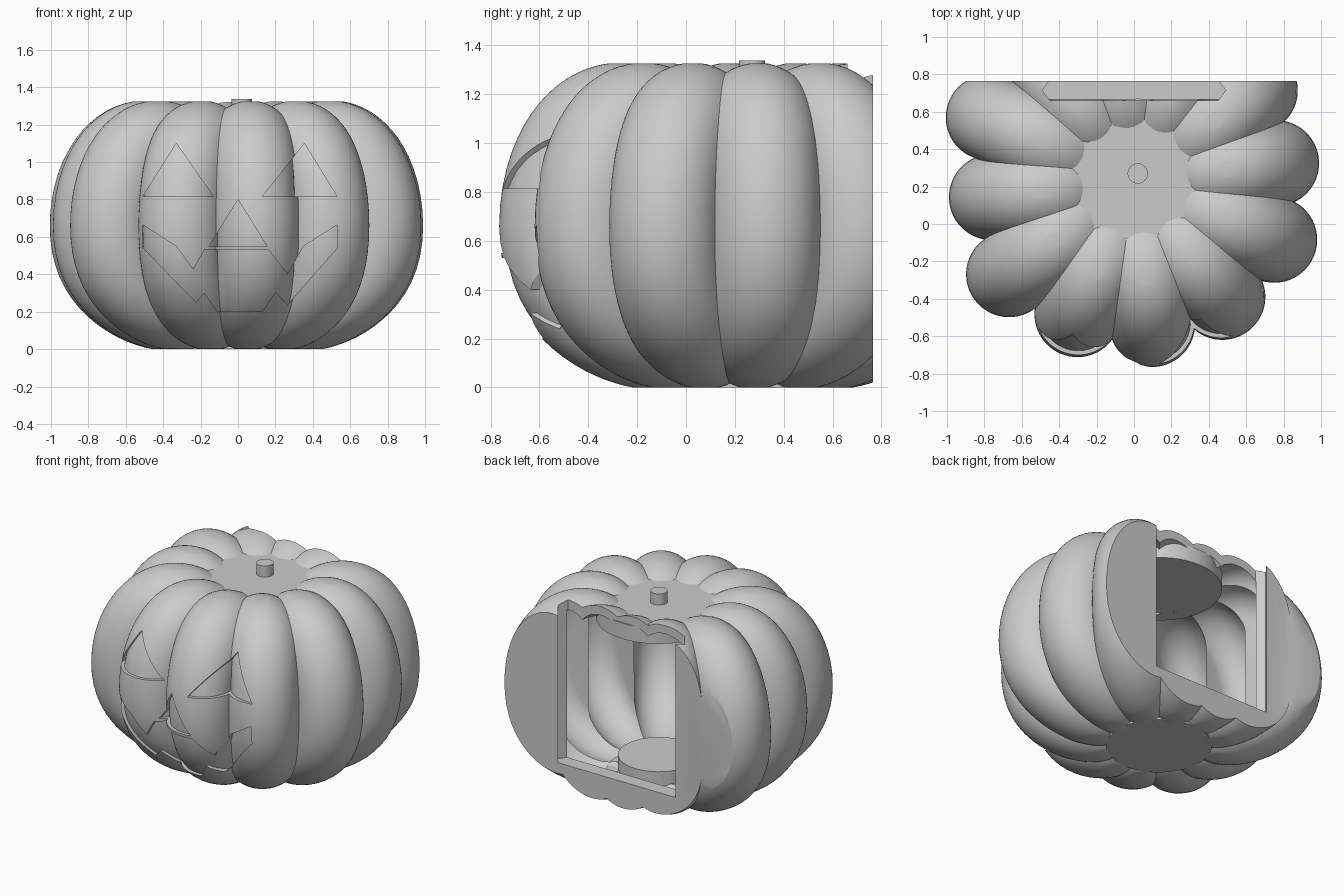
import bpy
import bmesh
from math import radians, cos, sin, hypot
from mathutils import Matrix, Vector

if "Cube" in bpy.data.objects:
    bpy.data.objects.remove(bpy.data.objects["Cube"])

grey = bpy.data.materials.new("plain_grey")
grey.use_nodes = True
grey.diffuse_color = (0.6, 0.6, 0.6, 1)
grey.node_tree.nodes["Principled BSDF"].inputs["Base Color"].default_value = (0.6, 0.6, 0.6, 1)

CENTRE = Vector((0.005, 0.235, 0.661))
HALF_HEIGHT = 0.668
ROUND = 0.23
# outer reach of each rib, counted anticlockwise from +x
REACH = [0.99, 1.03, 1.02, 1.0, 1.02, 1.08, 1.0, 1.07, 1.01, 1.005, 1.01, 1.04]


def make(name, bm):
    mesh = bpy.data.meshes.new(name)
    bmesh.ops.recalc_face_normals(bm, faces=bm.faces)
    bm.to_mesh(mesh)
    bm.free()
    mesh.materials.append(grey)
    ob = bpy.data.objects.new(name, mesh)
    bpy.context.collection.objects.link(ob)
    return ob


def boolean(ob, other, operation):
    mod = ob.modifiers.new("cut", "BOOLEAN")
    mod.object, mod.operation, mod.solver = other, operation, "MANIFOLD"
    bpy.context.view_layer.objects.active = ob
    bpy.ops.object.modifier_apply(modifier=mod.name)
    bpy.data.objects.remove(other)


def box(low, high):
    low, high = Vector(low), Vector(high)
    bm = bmesh.new()
    bmesh.ops.create_cube(bm, size=1)
    bmesh.ops.scale(bm, vec=high - low, verts=bm.verts)
    bmesh.ops.translate(bm, vec=(low + high) / 2, verts=bm.verts)
    return make("box_helper", bm)


def cylinder(name, r, z0, z1, x=0.02, y=0.27):
    bm = bmesh.new()
    bmesh.ops.create_cone(bm, cap_ends=True, segments=64, radius1=r, radius2=r, depth=z1 - z0,
                          matrix=Matrix.Translation((x, y, (z0 + z1) / 2)))
    return make(name, bm)


def prism(points, shift):
    """Extrude a closed outline of 3D points along shift."""
    bm = bmesh.new()
    face = bm.faces.new([bm.verts.new(p) for p in points])
    out = bmesh.ops.extrude_face_region(bm, geom=[face])
    moved = [v for v in out["geom"] if isinstance(v, bmesh.types.BMVert)]
    bmesh.ops.translate(bm, vec=shift, verts=moved)
    bmesh.ops.triangulate(bm, faces=[f for f in bm.faces if len(f.verts) > 4])
    return make("prism_helper", bm)


def rib(name, reach, angle, inset):
    """Upright oval disc swollen by a ball, its foot tucked inwards."""
    mid = reach * 0.505
    wide, tall = reach - mid - ROUND, HALF_HEIGHT - ROUND
    bm = bmesh.new()
    bmesh.ops.create_uvsphere(bm, u_segments=72, v_segments=32, radius=1,
                              matrix=Matrix.Rotation(radians(90), 4, "X"))
    for v in bm.verts:
        n = v.co.copy()
        co = n * (ROUND - inset)
        size = hypot(wide * n.x, tall * n.z)
        if abs(n.y) < 0.9999:
            co += Vector((wide ** 2 * n.x, 0, tall ** 2 * n.z)) / size
        co.x += mid - 0.13 * max(0, -co.z / HALF_HEIGHT) ** 3
        v.co = co
    bmesh.ops.transform(bm, verts=bm.verts,
                        matrix=Matrix.Translation(CENTRE) @ Matrix.Rotation(angle, 4, "Z"))
    return make(name, bm)


def ribs(name, inset):
    """Union of the ring of ribs, shrunk by inset."""
    whole = None
    for i, reach in enumerate(REACH):
        part = rib(name, reach, radians(6.8 + 30 * i), inset)
        if whole is None:
            whole = part
        else:
            boolean(whole, part, "UNION")
    return whole


# ribbed outer body
body = ribs("pumpkin_body", 0)

# carved eyes, nose and mouth
mouth = [(-.51, .665), (-.33, .55), (-.24, .425), (-.18, .53), (.165, .53), (.265, .4),
         (.35, .55), (.53, .665), (.53, .54), (.265, .24), (.2, .305), (.13, .2),
         (-.11, .2), (-.18, .3), (-.225, .25), (-.51, .545)]
carvings = [mouth,
            [(-.33, 1.1), (-.51, .815), (-.13, .815)],
            [(.355, 1.1), (.13, .815), (.53, .815)],
            [(0, .8), (-.155, .55), (.155, .55)]]
for outline in carvings:
    boolean(body, prism([(x, -1, z) for x, z in outline], (0, 0.8, 0)), "DIFFERENCE")
boolean(body, ribs("core", 0.022), "UNION")

# hollow inside, stopped short of the back wall
cavity = ribs("cavity", 0.06)
boolean(cavity, cylinder("core_well", 0.3, 0.1, 1.2), "UNION")
boolean(cavity, box((-2, -2, 0), (2, 0.665, 2)), "INTERSECT")
boolean(body, cavity, "DIFFERENCE")

# flat top, base and back
boolean(body, box((-2, -2, 0), (2, 0.765, 1.325)), "INTERSECT")

# sliding door slot with pointed side grooves
slot = [(-.45, .66), (.45, .66), (.49, .715), (.45, .77), (.45, .9),
        (-.45, .9), (-.45, .77), (-.49, .715)]
boolean(body, prism([(x, y, 0.205) for x, y in slot], (0, 0, 1.5)), "DIFFERENCE")

# plates closing the crown and the base, candle stand and stem
parts = [body,
         cylinder("crown_plate", 0.4, 1.15, 1.26),
         cylinder("base_plate", 0.335, 0, 0.08),
         cylinder("candle_stand", 0.26, 0.06, 0.19),
         cylinder("stem", 0.054, 1.24, 1.338)]
for ob in parts:
    bpy.ops.object.select_all(action="DESELECT")
    ob.select_set(True)
    bpy.context.view_layer.objects.active = ob
    bpy.ops.object.shade_smooth_by_angle(angle=radians(25))
